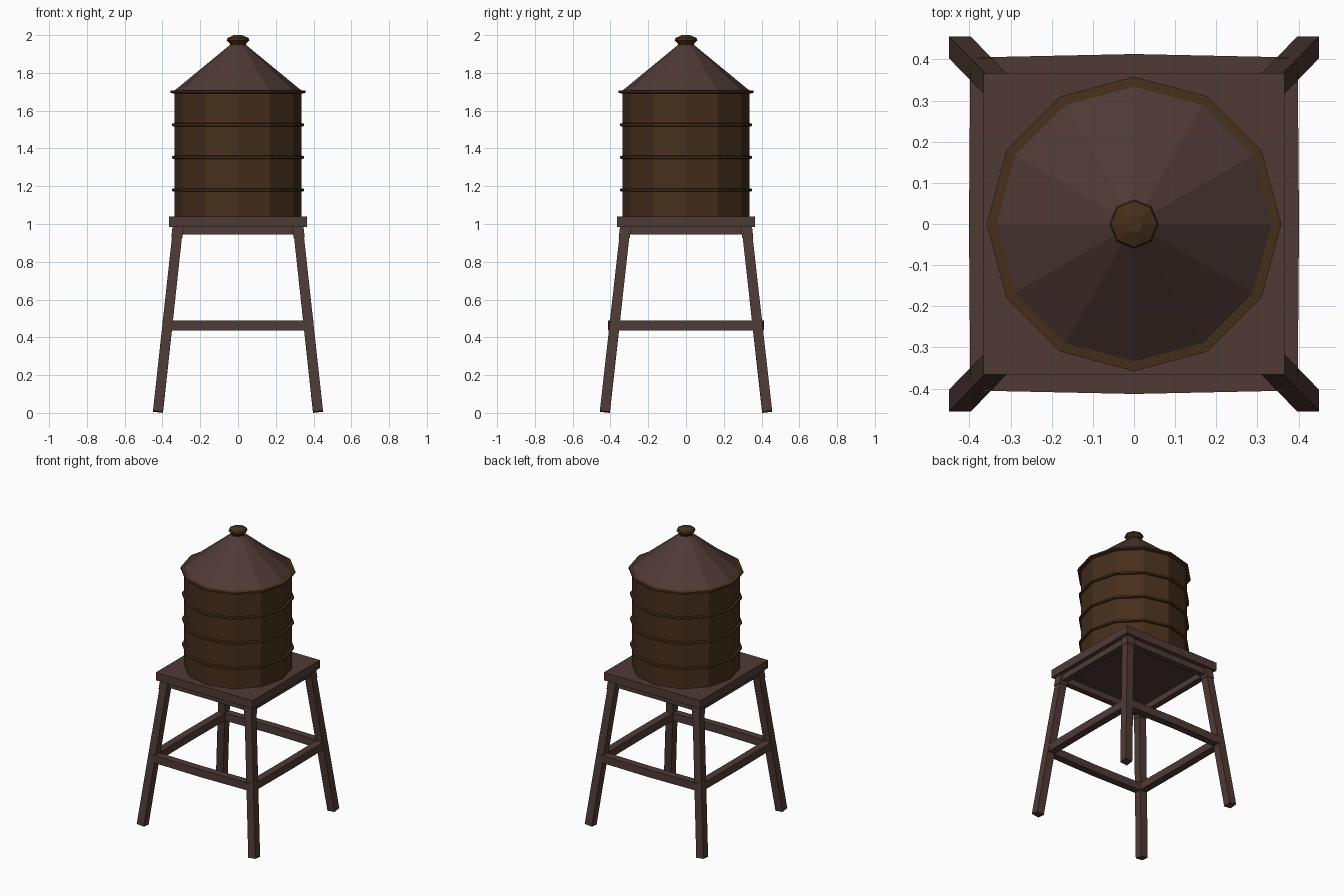
import bpy, bmesh, math
from mathutils import Vector

cube = bpy.data.objects.get("Cube")
if cube:
    bpy.data.objects.remove(cube, do_unlink=True)


def material(name, color):
    mat = bpy.data.materials.new(name)
    mat.use_nodes = True
    mat.diffuse_color = color
    bsdf = mat.node_tree.nodes["Principled BSDF"]
    bsdf.inputs["Base Color"].default_value = color
    bsdf.inputs["Roughness"].default_value = 0.9
    return mat


tank_wood = material("tank_wood", (0.060, 0.028, 0.011, 1))
frame_wood = material("frame_wood", (0.078, 0.042, 0.036, 1))


def finish(name, bm, mat):
    bmesh.ops.recalc_face_normals(bm, faces=bm.faces)
    mesh = bpy.data.meshes.new(name)
    bm.to_mesh(mesh)
    bm.free()
    mesh.materials.append(mat)
    obj = bpy.data.objects.new(name, mesh)
    bpy.context.collection.objects.link(obj)
    return obj


def loft(name, rings, mat):
    """Skin a stack of equal-sized point rings and cap both ends."""
    bm = bmesh.new()
    loops = [[bm.verts.new(p) for p in ring] for ring in rings]
    for a, b in zip(loops, loops[1:]):
        for i in range(len(a)):
            j = (i + 1) % len(a)
            bm.faces.new((a[i], a[j], b[j], b[i]))
    bm.faces.new(loops[0])
    bm.faces.new(loops[-1])
    return finish(name, bm, mat)


def lathe(name, profile, sides, mat):
    turn = 2 * math.pi / sides
    return loft(name, [[(r * math.cos(i * turn), r * math.sin(i * turn), z)
                        for i in range(sides)] for r, z in profile], mat)


def square(cx, cy, z, half):
    return [(cx + sx * half, cy + sy * half, z)
            for sx, sy in ((-1, -1), (1, -1), (1, 1), (-1, 1))]


def beam(name, stations, thick, low, high, mat, turn):
    """Horizontal rail through (x, outer y) stations, turned about z."""
    def spin(x, y, z):
        c, s = math.cos(turn), math.sin(turn)
        return (x * c - y * s, x * s + y * c, z)
    return loft(name, [[spin(x, y, low), spin(x, y + thick, low),
                        spin(x, y + thick, high), spin(x, y, high)]
                       for x, y in stations], mat)


# Tank body, hoops and rim
TANK_R = 0.337
lathe("tank", [(TANK_R, 1.035), (TANK_R, 1.70)], 12, tank_wood)
for i, z in enumerate((1.18, 1.353, 1.525)):
    lathe(f"hoop_{i + 1}", [(TANK_R - 0.01, z - 0.011), (0.350, z - 0.006),
                            (0.350, z + 0.006), (TANK_R - 0.01, z + 0.011)], 12, tank_wood)
lathe("tank_rim", [(TANK_R - 0.01, 1.688), (0.358, 1.695),
                   (0.358, 1.706), (TANK_R - 0.01, 1.709)], 12, tank_wood)

# Conical roof and its cap
lathe("roof", [(0.339, 1.704), (0.04, 1.95)], 12, frame_wood)
lathe("roof_cap", [(0.045, 1.935), (0.043, 1.955), (0.060, 1.972),
                   (0.056, 1.984), (0.022, 2.0)], 8, tank_wood)

# Platform slab
loft("platform", [square(0, 0, z, 0.366) for z in (0.985, 1.04)], frame_wood)

# Splayed legs with collars under the platform
FOOT, TOP = Vector((0.4235, 0.4295, 0.0)), Vector((0.317, 0.320, 0.988))


def leg_ring(sx, sy, z, half):
    p = FOOT.lerp(TOP, z / TOP.z)
    return square(sx * p.x, sy * p.y, z, half)


for side, sx in (("left", 1), ("right", -1)):
    for end, sy in (("front", -1), ("back", 1)):
        foot = leg_ring(sx, sy, 0, 0.0265)
        # Feet are cut square to the leg, so the outer edges ride up slightly
        foot = [(x, y, 0.006 * ((abs(x) > FOOT.x) + (abs(y) > FOOT.y))) for x, y, z in foot]
        loft(f"{end}_{side}_leg", [foot, leg_ring(sx, sy, TOP.z, 0.0265)], frame_wood)
        loft(f"{end}_{side}_collar", [leg_ring(sx, sy, z, 0.0295)
                                      for z in (0.925, 0.986)], frame_wood)

# Apron under the platform and the lower braces
for i, side in enumerate(("front", "left", "back", "right")):
    turn = i * math.pi / 2
    beam(f"{side}_apron", [(-0.31, -0.338), (0.31, -0.338)], 0.04,
         0.944, 0.987, frame_wood, turn)
    bowed = side in ("front", "back")
    mid, tip = (-0.413, -0.405) if bowed else (-0.401, -0.398)
    beam(f"{side}_brace", [(-0.375, tip), (0, mid), (0.375, tip)], 0.05,
         0.437, 0.489, frame_wood, turn)
